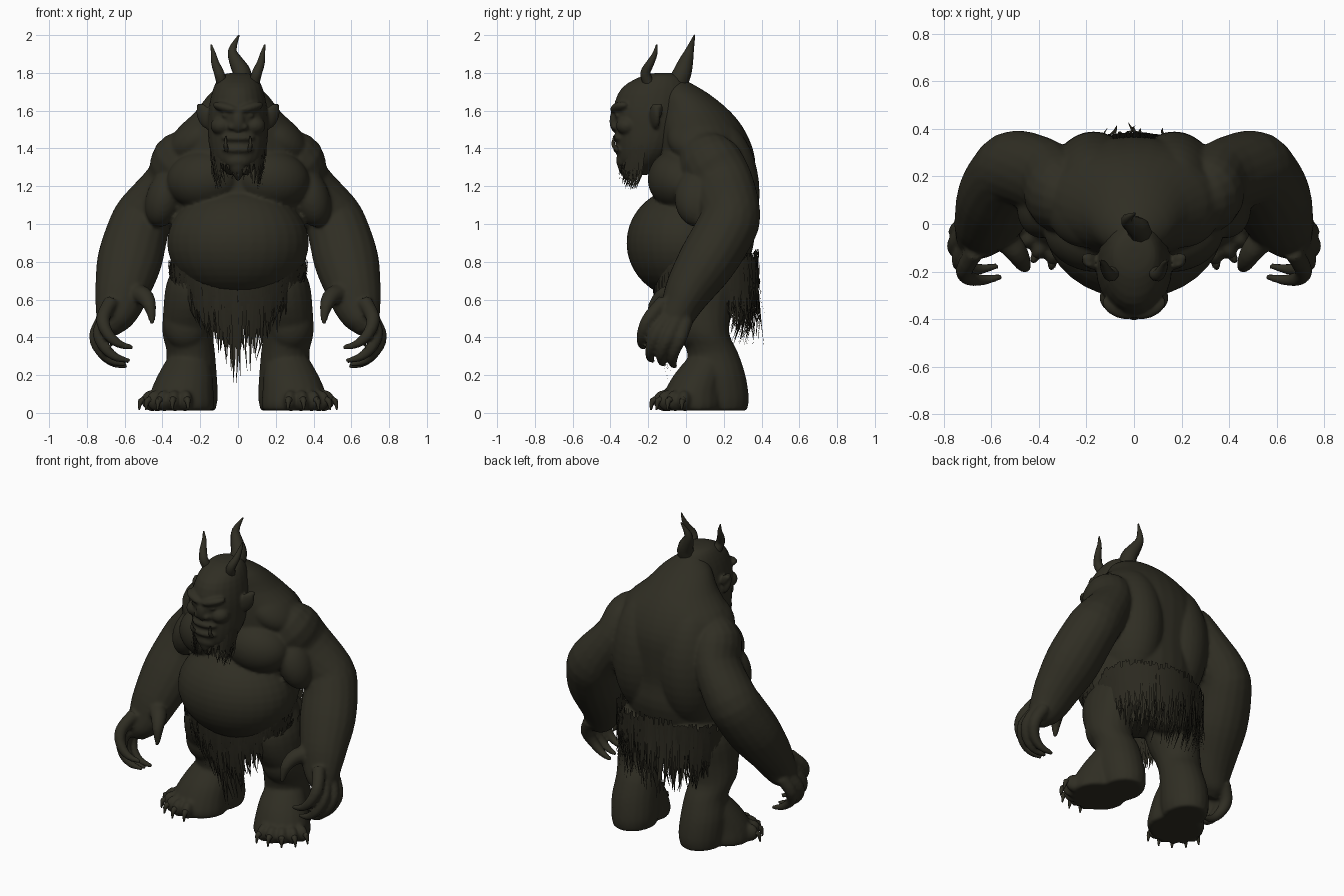
import bpy, bmesh, math, random
from mathutils import Vector, Matrix

random.seed(4)
cube = bpy.data.objects.get("Cube")
if cube:
    bpy.data.objects.remove(cube, do_unlink=True)


def material(name, rgb):
    m = bpy.data.materials.new(name)
    m.use_nodes = True
    m.diffuse_color = (*rgb, 1)
    bsdf = m.node_tree.nodes["Principled BSDF"]
    bsdf.inputs["Base Color"].default_value = (*rgb, 1)
    bsdf.inputs["Roughness"].default_value = 0.9
    return m


SKIN = material("dark olive skin", (0.029, 0.027, 0.017))
FUR = material("dark fur", (0.024, 0.022, 0.014))


def finish(name, bm, mat=SKIN, mirror=False, fuse=0):
    """Make the object; fuse is the voxel size that melts its parts into one skin."""
    bmesh.ops.recalc_face_normals(bm, faces=bm.faces)
    me = bpy.data.meshes.new(name)
    bm.to_mesh(me)
    bm.free()
    me.materials.append(mat)
    me.polygons.foreach_set("use_smooth", [True] * len(me.polygons))
    me.set_sharp_from_angle(angle=math.radians(45))
    ob = bpy.data.objects.new(name, me)
    bpy.context.collection.objects.link(ob)
    if mirror:
        ob.modifiers.new("Mirror", "MIRROR").use_mirror_merge = False
    if fuse:
        melt = ob.modifiers.new("Fuse", "REMESH")
        melt.mode = "VOXEL"
        melt.voxel_size = fuse
        melt.use_smooth_shade = True
        soft = ob.modifiers.new("Soften", "SMOOTH")
        soft.factor, soft.iterations = 0.5, 4


def spline(points, steps):
    """Smooth the stations with a Catmull-Rom curve."""
    p = [Vector(q) for q in points]
    p = [p[0]] + p + [p[-1]]
    out = []
    for i in range(1, len(p) - 2):
        a, b, c, d = p[i - 1:i + 3]
        for k in range(steps):
            t = k / steps
            out.append(0.5 * (2 * b + (c - a) * t + (2 * a - 5 * b + 4 * c - d) * t * t
                              + (3 * b - a - 3 * c + d) * t ** 3))
    return out + [p[-2]]


def loft(bm, stations, flat=False, sides=18, steps=3):
    """Skin ellipses (x, y, z, width, depth) along a path; flat keeps them level."""
    rows = spline(stations, steps)
    rings = []
    for i, row in enumerate(rows):
        c = Vector(row[:3])
        u, v = Vector((1, 0, 0)), Vector((0, 1, 0))
        if not flat:
            t = (Vector(rows[min(i + 1, len(rows) - 1)][:3])
                 - Vector(rows[max(i - 1, 0)][:3])).normalized()
            u = (u - t * t.x).normalized()
            v = t.cross(u)
        ring = []
        for k in range(sides):
            a = math.tau * k / sides
            ring.append(bm.verts.new(c + u * math.cos(a) * row[3] + v * math.sin(a) * row[4]))
        rings.append(ring)
    for r, s in zip(rings, rings[1:]):
        for k in range(sides):
            n = (k + 1) % sides
            bm.faces.new((r[k], r[n], s[n], s[k]))
    bm.faces.new(rings[0])
    bm.faces.new(rings[-1])


def taper(bm, points, r, tip=0.004):
    """Digit, claw or horn: a tube narrowing to a point."""
    n = len(points) - 1
    loft(bm, [(*p, *[r + (tip - r) * (i / n) ** 1.6] * 2) for i, p in enumerate(points)], sides=9)


def blob(bm, c, size, rot=(0, 0, 0)):
    m = Matrix.Translation(c)
    for ang, ax in zip(rot, "XYZ"):
        m = m @ Matrix.Rotation(math.radians(ang), 4, ax)
    bmesh.ops.create_uvsphere(bm, u_segments=32, v_segments=20, radius=1,
                              matrix=m @ Matrix.Diagonal((*size, 1)))


def strand(bm, base, drop, width, side, lean):
    """One ragged tapered lock hanging from base."""
    last = None
    for t, w in ((0, 0.5), (0.35, 1), (0.75, 0.5), (1, 0.08)):
        jit = Vector((random.uniform(-1, 1), random.uniform(-1, 1), 0)) * 0.014 * t
        c = base + Vector((0, 0, -drop * t)) + lean * t * t + jit
        pair = [bm.verts.new(c - side * width * w), bm.verts.new(c + side * width * w)]
        if last:
            bm.faces.new((last[0], last[1], pair[1], pair[0]))
        last = pair


# Torso with belly, chest and back muscles
body = bmesh.new()
loft(body, [(0, .05, .62, .20, .15), (0, .06, .72, .30, .24), (0, .06, .9, .35, .30),
            (0, .09, 1.05, .34, .265), (0, .11, 1.2, .36, .255), (0, .11, 1.35, .37, .255),
            (0, .09, 1.48, .34, .23), (0, .05, 1.59, .23, .19), (0, -.01, 1.69, .15, .13),
            (0, -.06, 1.76, .06, .06)], flat=True, sides=28)
blob(body, (0, -.01, .90), (.375, .305, .295))
blob(body, (.18, -.05, 1.235), (.20, .15, .155), (0, 6, 12))
blob(body, (.17, .14, 1.16), (.20, .25, .40))
blob(body, (.16, .18, .70), (.17, .17, .15))
blob(body, (.20, .07, 1.46), (.19, .17, .11), (0, 34, 0))

# Arms
loft(body, [(.24, .09, 1.41, .11, .11), (.31, .12, 1.34, .145, .165),
            (.36, .19, 1.22, .135, .165), (.49, .235, 1.05, .155, .16),
            (.535, .20, .95, .165, .16), (.575, .11, .80, .172, .155),
            (.61, .02, .66, .148, .13), (.635, -.03, .56, .125, .105),
            (.665, -.07, .47, .085, .085), (.67, -.09, .42, .04, .04)])
blob(body, (.385, .06, 1.14), (.10, .12, .16), (0, -18, 0))

# Hands
taper(body, [(.57, -.03, .63), (.50, -.11, .62), (.465, -.17, .56), (.453, -.19, .47)], .058, .012)
for dx, y, dz in [(0, .0, -.04), (.008, -.06, -.03), (-.012, -.12, -.01), (-.03, -.165, .06)]:
    taper(body, [(.70 + dx, y * .7, .53 + dz), (.745 + dx, y - .03, .44 + dz),
                 (.72 + dx, y - .065, .36 + dz), (.66 + dx, y - .07, .305 + dz),
                 (.585 + dx, y - .055, .285 + dz)], .041, .013)

# Legs
loft(body, [(.18, .08, .80, .15, .19), (.235, .07, .68, .145, .20), (.255, .07, .55, .14, .17),
            (.265, .10, .42, .135, .13), (.25, .14, .32, .128, .135),
            (.25, .165, .2, .138, .15), (.245, .178, .08, .138, .155),
            (.245, .178, .012, .125, .145)], flat=True, sides=20)
blob(body, (.275, .05, .47), (.12, .10, .14))

# Feet: level rings give a flat sole, with toes fanned round the front
loft(body, [(.30, .03, .012, .17, .155), (.30, .03, .05, .175, .165),
            (.295, .04, .12, .165, .15), (.28, .07, .20, .145, .135),
            (.265, .11, .28, .115, .11)], flat=True, sides=20)
claws = bmesh.new()
for i in range(5):
    a = math.radians(-102 + i * 22)
    d = Vector((math.cos(a), math.sin(a), 0))
    c = Vector((.31, .03, .065)) + d * .15
    blob(body, c, (.058, .036, .056), (0, 0, math.degrees(a)))
    taper(claws, [c + d * .03, c + d * .06, c + d * .07 - Vector((0, 0, .05))], .022)
finish("body", body, mirror=True, fuse=.011)
finish("toe_claws", claws, mirror=True)

# Head, brow, eyes, cheeks, nose, lips and chin
head = bmesh.new()
loft(head, [(0, -.12, 1.80, .03, .03), (0, -.13, 1.785, .09, .10), (0, -.16, 1.72, .13, .18),
            (0, -.18, 1.61, .155, .205), (0, -.19, 1.50, .16, .185),
            (0, -.21, 1.40, .15, .16), (0, -.24, 1.32, .115, .115),
            (0, -.25, 1.26, .05, .05)], flat=True, sides=24)
blob(head, (.06, -.35, 1.615), (.08, .045, .028), (0, -14, 22))
blob(head, (.062, -.362, 1.575), (.022, .014, .014))
blob(head, (.085, -.31, 1.52), (.06, .06, .05))
blob(head, (0, -.375, 1.545), (.036, .03, .06))
blob(head, (.03, -.375, 1.515), (.024, .022, .02))
blob(head, (0, -.34, 1.455), (.09, .05, .026))
blob(head, (0, -.34, 1.395), (.085, .045, .026))
blob(head, (0, -.31, 1.335), (.075, .06, .05))

# Goatee and ears
taper(head, [(0, -.31, 1.35), (0, -.315, 1.29), (0, -.30, 1.23)], .06, .01)
blob(head, (.178, -.165, 1.57), (.042, .022, .07), (0, 20, 30))
taper(head, [(.17, -.16, 1.58), (.195, -.145, 1.615), (.215, -.135, 1.63)], .032, .01)
finish("head", head, mirror=True, fuse=.008)

# Tusks
tusk = bmesh.new()
taper(tusk, [(.06, -.36, 1.39), (.066, -.385, 1.42), (.064, -.38, 1.465)], .013)
finish("tusk", tusk, mirror=True)

# Horn-like tufts of hair
side_tuft = bmesh.new()
taper(side_tuft, [(.085, -.20, 1.75), (.10, -.215, 1.80), (.12, -.19, 1.85),
                  (.13, -.165, 1.90), (.142, -.155, 1.95)], .03)
finish("side_tuft", side_tuft, mirror=True)
crown_tuft = bmesh.new()
taper(crown_tuft, [(.02, -.05, 1.73), (.02, -.02, 1.80), (-.01, .00, 1.86),
                   (-.03, .02, 1.92), (.005, .045, 2.0)], .055)
finish("crown_tuft", crown_tuft)

# Fur skirt hanging around the hips
skirt = bmesh.new()
for i in range(420):
    a = math.tau * (i + random.random()) / 420
    s, c = math.sin(a), math.cos(a)
    side = Vector((-s, c, 0))
    ragged = random.uniform(-.04, .03)
    if s < 0:
        base = Vector((.37 * c, .06 - .235 * abs(s) ** .6, .70 + .09 * abs(c) + ragged))
        drop = .10 + .46 * (1 - abs(c)) ** .8 * random.uniform(.4, 1)
        lean = Vector((-.05 * c, .10 * (1 - abs(c)), 0))
    else:
        base = Vector((.36 * c, .10 + .285 * s ** .7, .79 + .05 * s + ragged))
        drop = .14 + .36 * s ** .6 * random.uniform(.35, 1)
        lean = Vector((-.03 * c, s * random.uniform(-.12, .04), 0))
    strand(skirt, base, drop, random.uniform(.008, .016), side, lean)
finish("fur_skirt", skirt, FUR)

# Beard along the jaw, longest at the sides
beard = bmesh.new()
for i in range(70):
    a = math.radians(random.uniform(-180, 0))
    c = math.cos(a)
    base = Vector((.15 * c, -.225 + .115 * math.sin(a), 1.40 + .06 * abs(c)))
    drop = random.uniform(.10, .15) + .14 * abs(c)
    strand(beard, base, drop, random.uniform(.006, .013),
           Vector((-math.sin(a), c, 0)), Vector((-base.x * .2, -.03 * abs(c), 0)))
finish("beard", beard, FUR)
